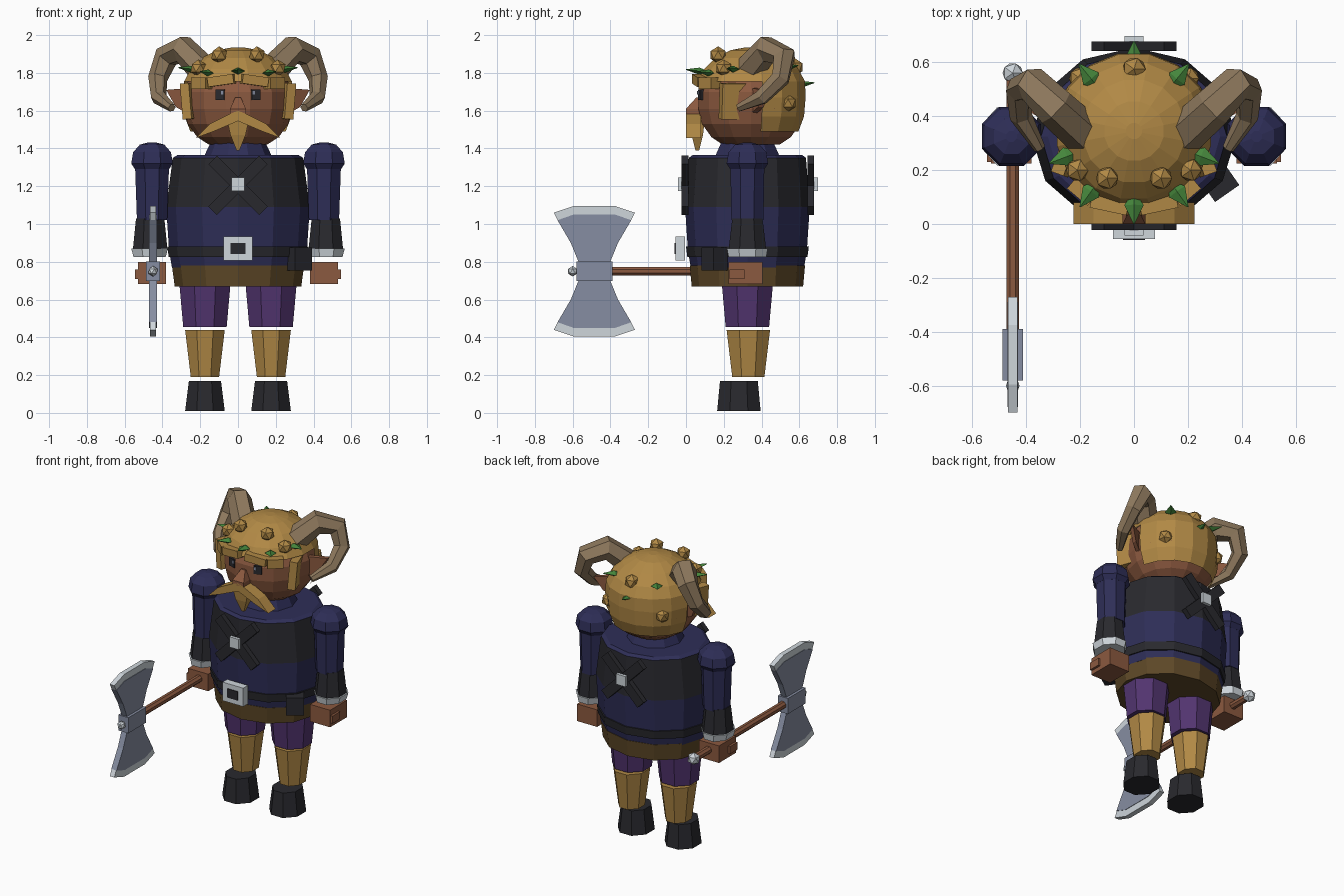
import bpy, bmesh
from math import sin, cos, pi, radians
from mathutils import Matrix, Vector

if "Cube" in bpy.data.objects:
    bpy.data.objects.remove(bpy.data.objects["Cube"])


def material(name, *rgb):
    m = bpy.data.materials.new(name)
    m.use_nodes = True
    m.diffuse_color = (*rgb, 1)
    m.node_tree.nodes["Principled BSDF"].inputs["Base Color"].default_value = (*rgb, 1)
    return m


GOLD = material("golden hair", 0.44, 0.25, 0.06)
SKIN = material("warm skin", 0.26, 0.1, 0.05)
NAVY = material("navy cloth", 0.027, 0.027, 0.095)
BLACK = material("black leather", 0.022, 0.022, 0.027)
PURPLE = material("purple cloth", 0.085, 0.035, 0.16)
BROWN = material("brown hem", 0.11, 0.064, 0.02)
HORN = material("horn", 0.27, 0.19, 0.11)
STEEL = material("steel", 0.24, 0.27, 0.36)
SILVER = material("silver", 0.62, 0.67, 0.71)
GREEN = material("leaf green", 0.06, 0.24, 0.045)

SIDES = ((1, "left_"), (-1, "right_"))
CY = 0.325      # depth of the body axis


def finish(name, bm, *mats):
    bmesh.ops.recalc_face_normals(bm, faces=bm.faces)
    me = bpy.data.meshes.new(name)
    bm.to_mesh(me)
    bm.free()
    for m in mats:
        me.materials.append(m)
    ob = bpy.data.objects.new(name, me)
    bpy.context.scene.collection.objects.link(ob)
    return ob


def loft(name, mat, rings, n=8, x=0, y=CY, flat=True, matrix=None, rule=None, mat2=None, keep=None):
    """Stack of elliptical rings (z, rx, ry[, y offset]) with closed ends."""
    bm = bmesh.new()
    grow, turn = (1 / cos(pi / n), 0.5) if flat else (1, 0)
    loops = []
    for z, rx, ry, *off in rings:
        dy = off[0] if off else 0
        loops.append([bm.verts.new((x + rx * grow * sin((i + turn) * 2 * pi / n),
                                    y + dy - ry * grow * cos((i + turn) * 2 * pi / n), z))
                      for i in range(n)])
    for a, b in zip(loops, loops[1:]):
        for i in range(n):
            j = (i + 1) % n
            bm.faces.new((a[i], a[j], b[j], b[i]))
    bm.faces.new(loops[0])
    bm.faces.new(loops[-1])
    if keep:
        bad = [f for f in bm.faces if not keep(f.calc_center_median())]
        bmesh.ops.delete(bm, geom=bad, context='FACES')
    if rule:
        for f in bm.faces:
            f.material_index = int(rule(f.calc_center_median()))
    if matrix:
        bm.transform(matrix)
    return finish(name, bm, mat, *([mat2] if mat2 else []))


def box(name, mat, center, size, ry=0, rz=0, rx=0):
    bm = bmesh.new()
    bmesh.ops.create_cube(bm, size=1)
    rot = (Matrix.Rotation(radians(rz), 4, 'Z') @ Matrix.Rotation(radians(ry), 4, 'Y')
           @ Matrix.Rotation(radians(rx), 4, 'X'))
    bm.transform(Matrix.Translation(center) @ rot @ Matrix.Diagonal((*size, 1)))
    return finish(name, bm, mat)


def ball(name, mat, center, r):
    bm = bmesh.new()
    bmesh.ops.create_icosphere(bm, subdivisions=1, radius=r)
    bm.transform(Matrix.Translation(center))
    return finish(name, bm, mat)


def prism(name, mat, points, place, a, b):
    """Flat outline extruded from a to b; place maps (u, v, depth) to xyz."""
    bm = bmesh.new()
    lo = [bm.verts.new(place(u, v, a)) for u, v in points]
    hi = [bm.verts.new(place(u, v, b)) for u, v in points]
    bm.faces.new(lo)
    bm.faces.new(hi)
    for i in range(len(lo)):
        j = (i + 1) % len(lo)
        bm.faces.new((lo[i], lo[j], hi[j], hi[i]))
    return finish(name, bm, mat)


# Tunic with a dark chest band, hem, belt and neck
loft("tunic", NAVY, [(0.77, 0.35, 0.30), (0.86, 0.365, 0.315), (1.09, 0.38, 0.33),
                     (1.35, 0.345, 0.31), (1.365, 0.32, 0.29)], 12, flat=False,
     rule=lambda c: 1.1 < c.z < 1.345, mat2=BLACK)
loft("hem", BROWN, [(0.67, 0.335, 0.295), (0.78, 0.35, 0.305)], 12, flat=False)
loft("belt", BLACK, [(0.825, 0.367, 0.318), (0.88, 0.374, 0.325)], 12, flat=False)
loft("neck", NAVY, [(1.36, 0.17, 0.17), (1.45, 0.13, 0.13)], 10)

# Buckle, pouch and crossed straps front and back
box("buckle", SILVER, (0, -0.03, 0.87), (0.155, 0.05, 0.125))
box("buckle_hole", BLACK, (0, -0.056, 0.87), (0.08, 0.008, 0.06))
box("pouch", BLACK, (0.32, 0.15, 0.815), (0.11, 0.09, 0.12), rz=35)
for side, y, out in (("front_", -0.005, -1), ("back_", 0.66, 1)):
    for tilt in (45, -45):
        box(side + "strap", BLACK, (0, y, 1.205), (0.38, 0.035, 0.065), ry=tilt)
    box(side + "stud", SILVER, (0, y + out * 0.025, 1.21), (0.07, 0.025, 0.07))

for s, side in SIDES:
    # Legs and boots
    loft(side + "thigh", PURPLE, [(0.455, 0.115, 0.115), (0.68, 0.135, 0.135)], x=s * 0.175)
    loft(side + "shin", GOLD, [(0.19, 0.075, 0.085), (0.44, 0.105, 0.115)], x=s * 0.175, y=0.33)
    loft(side + "boot", BLACK, [(0.01, 0.105, 0.115), (0.17, 0.085, 0.1)], x=s * 0.175, y=0.28)
    # Arms
    ax = s * 0.455
    loft(side + "shoulder", NAVY, [(1.29, 0.09, 0.09), (1.32, 0.11, 0.11), (1.38, 0.1, 0.1),
                                   (1.42, 0.065, 0.065), (1.432, 0.02, 0.02)], x=ax)
    loft(side + "upper_arm", NAVY, [(1.02, 0.08, 0.085), (1.31, 0.09, 0.09)], x=ax)
    loft(side + "forearm", BLACK, [(0.86, 0.092, 0.1), (1.03, 0.075, 0.08)], x=s * 0.465)
    loft(side + "cuff", SILVER, [(0.825, 0.085, 0.1), (0.87, 0.097, 0.108)], x=s * 0.468)
    box(side + "hand", SKIN, (s * 0.455, 0.315, 0.74), (0.15, 0.18, 0.115))
    box(side + "thumb", SKIN, (s * 0.52, 0.27, 0.735), (0.05, 0.08, 0.05))

# Head and hair shell
HY = 0.345
loft("head", SKIN, [(1.42, 0.15, 0.15), (1.46, 0.21, 0.21), (1.53, 0.26, 0.26),
                    (1.61, 0.28, 0.28), (1.70, 0.28, 0.28), (1.80, 0.24, 0.24)], 14, y=HY)
loft("hair", GOLD, [(1.49, 0.252, 0.25), (1.57, 0.283, 0.28), (1.67, 0.293, 0.288),
                    (1.755, 0.285, 0.285), (1.82, 0.25, 0.25), (1.88, 0.19, 0.19),
                    (1.92, 0.11, 0.11), (1.935, 0.03, 0.03)], 16, y=HY,
     keep=lambda c: c.z > 1.755 or (c.y > 0.37 and c.z > 1.5 and abs(c.y - HY) > 0.03))

# Face
mirror_front = lambda s: (lambda u, v, d: (s * u, d, v))
for s, side in SIDES:
    box(side + "fringe", GOLD, (s * 0.085, 0.085, 1.76), (0.14, 0.08, 0.05), ry=s * 8, rz=s * 12)
    box(side + "temple", GOLD, (s * 0.185, 0.13, 1.745), (0.1, 0.08, 0.06), rz=s * 40)
    box(side + "sideburn", GOLD, (s * 0.255, 0.245, 1.65), (0.05, 0.13, 0.19), ry=s * 5, rz=s * 20)
    box(side + "eye", BLACK, (s * 0.092, 0.085, 1.685), (0.05, 0.03, 0.055), rz=s * 18)
    box(side + "eye_glint", STEEL, (s * 0.082, 0.066, 1.695), (0.014, 0.01, 0.018), rz=s * 18)
    prism(side + "moustache", GOLD, [(0, 1.6), (0.05, 1.58), (0.15, 1.53), (0.225, 1.455),
                                     (0.13, 1.49), (0, 1.545)], mirror_front(s), 0.0, 0.08)
    # Pointed ear
    prism(side + "ear", SKIN, [(0.26, 1.72), (0.38, 1.71), (0.33, 1.62), (0.26, 1.58)],
          lambda u, v, d: (s * u, d + (u - 0.26) * 0.6, v), 0.34, 0.37)
loft("beard", GOLD, [(1.39, 0.008, 0.01), (1.47, 0.04, 0.03), (1.56, 0.06, 0.04)], 4, y=0.06)
loft("nose", SKIN, [(1.58, 0.042, 0.05), (1.61, 0.042, 0.05), (1.67, 0.015, 0.015, 0.02)], 4, y=0.05)

# Curled horns, swept along a tapering path
PATH = [(0.18, 0.33, 1.81, 0.08), (0.29, 0.43, 1.925, 0.075), (0.38, 0.52, 1.885, 0.066),
        (0.425, 0.5, 1.77, 0.052), (0.42, 0.4, 1.67, 0.042), (0.35, 0.28, 1.615, 0.022)]
for s, side in SIDES:
    cu = bpy.data.curves.new(side + "horn", 'CURVE')
    cu.dimensions = '3D'
    cu.bevel_depth, cu.bevel_resolution, cu.use_fill_caps = 1, 1, True
    sp = cu.splines.new('POLY')
    sp.points.add(len(PATH) - 1)
    sp.use_smooth = False
    for p, (x, y, z, r) in zip(sp.points, PATH):
        p.co, p.radius = (s * x, y, z, 1), r
    cu.materials.append(HORN)
    ob = bpy.data.objects.new(side + "horn", cu)
    bpy.context.scene.collection.objects.link(ob)
    bpy.ops.object.select_all(action='DESELECT')
    ob.select_set(True)
    bpy.context.view_layer.objects.active = ob
    bpy.ops.object.convert(target='MESH')


# Flower buds and leaves of the crown
def leaf(x, y, z):
    out = Vector((x, y - HY, 0.03))
    loft("crown_leaf", GREEN, [(-0.05, 0.004, 0.004), (0, 0.036, 0.018), (0.07, 0.002, 0.002)], 4,
         y=0, flat=False, matrix=Matrix.Translation((x, y, z)) @ out.to_track_quat('Z', 'Y').to_matrix().to_4x4())


for s, side in SIDES:
    for x, y, z in ((0.1, 0.17, 1.895), (0.21, 0.2, 1.825), (0.2, 0.54, 1.64)):
        ball("crown_bud", GOLD, (s * x, y, z), 0.046)
    for x, y, z in ((0.16, 0.12, 1.8), (0.25, 0.25, 1.82), (0.16, 0.54, 1.83)):
        leaf(s * x, y, z)
ball("crown_bud", GOLD, (0, 0.575, 1.83), 0.048)
leaf(0, 0.07, 1.81)
leaf(0, 0.61, 1.74)

# Double-bladed axe held forward in the right hand
AX, AZ = -0.45, 0.75
along = Matrix.Translation((AX, 0, AZ)) @ Matrix.Rotation(pi / 2, 4, 'X')
loft("axe_handle", SKIN, [(-0.55, 0.023, 0.023), (0.58, 0.023, 0.023)], 8, y=0, matrix=along)
ball("axe_pommel", SILVER, (AX, 0.56, AZ), 0.042)
ball("axe_tip", SILVER, (AX, -0.6, AZ), 0.028)
box("axe_hub", STEEL, (AX, -0.485, AZ), (0.075, 0.19, 0.105))
for s, side in ((1, "upper_"), (-1, "lower_")):
    place = lambda u, v, d: (AX + d, u - 0.485, AZ + s * v)
    prism(side + "blade", STEEL, [(-0.08, 0.04), (0.08, 0.04), (0.125, 0.15), (0.195, 0.27),
                                  (0.11, 0.3), (-0.11, 0.3), (-0.195, 0.27), (-0.125, 0.15)],
          place, -0.02, 0.02)
    prism(side + "blade_edge", SILVER, [(-0.195, 0.27), (-0.11, 0.3), (0.11, 0.3), (0.195, 0.27),
                                        (0.215, 0.31), (0.11, 0.345), (-0.11, 0.345), (-0.215, 0.31)],
          place, -0.017, 0.017)
